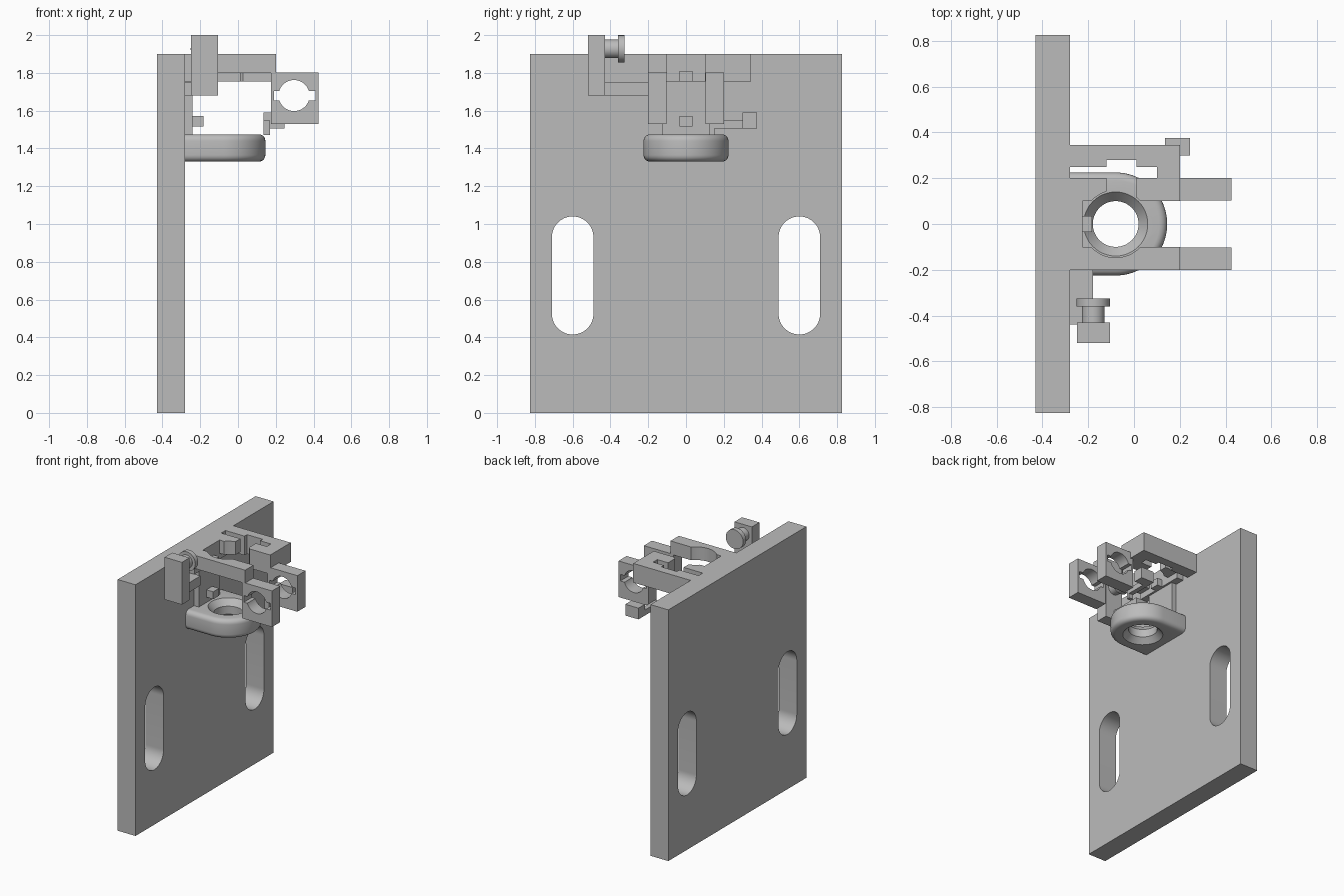
import bpy, bmesh, math

if "Cube" in bpy.data.objects:
    bpy.data.objects.remove(bpy.data.objects["Cube"])

grey = bpy.data.materials.new("plain_grey")
grey.diffuse_color = (0.5, 0.5, 0.5, 1)
grey.use_nodes = True
grey.node_tree.nodes["Principled BSDF"].inputs["Base Color"].default_value = grey.diffuse_color


def prism(name, pts, lo, hi, axis="z"):
    """Extrude a 2D outline: (x, y) along z, (x, z) along y, (y, z) along x."""
    place = {"z": lambda a, b, h: (a, b, h),
             "y": lambda a, b, h: (a, h, b),
             "x": lambda a, b, h: (h, a, b)}[axis]
    bm = bmesh.new()
    rings = [[bm.verts.new(place(a, b, h)) for a, b in pts] for h in (lo, hi)]
    n = len(pts)
    bm.faces.new(rings[0][::-1])
    bm.faces.new(rings[1])
    for i in range(n):
        j = (i + 1) % n
        bm.faces.new((rings[0][i], rings[0][j], rings[1][j], rings[1][i]))
    return finish(name, bm)


def finish(name, bm):
    bmesh.ops.recalc_face_normals(bm, faces=bm.faces[:])
    me = bpy.data.meshes.new(name)
    bm.to_mesh(me)
    bm.free()
    me.materials.append(grey)
    ob = bpy.data.objects.new(name, me)
    bpy.context.collection.objects.link(ob)
    return ob


def box(name, x0, x1, y0, y1, z0, z1):
    return prism(name, [(x0, y0), (x1, y0), (x1, y1), (x0, y1)], z0, z1)


def arc(cx, cy, r, a0, a1, n=32):
    return [(cx + r * math.cos(math.radians(a0 + (a1 - a0) * i / n)),
             cy + r * math.sin(math.radians(a0 + (a1 - a0) * i / n)))
            for i in range(n + 1)]


def circle(cx, cy, r, n=48):
    return arc(cx, cy, r, 0, 360, n)[:-1]


def lathe(name, cx, cy, profile, n=48):
    bm = bmesh.new()
    rows = [[bm.verts.new((x, y, z)) for x, y in circle(cx, cy, r, n)] for r, z in profile]
    for a, b in zip(rows, rows[1:]):
        for i in range(n):
            j = (i + 1) % n
            bm.faces.new((a[i], a[j], b[j], b[i]))
    bm.faces.new(rows[0][::-1])
    bm.faces.new(rows[-1])
    return finish(name, bm)


def apply(ob, mod):
    bpy.context.view_layer.objects.active = ob
    bpy.ops.object.modifier_apply(modifier=mod.name)


def cut(ob, *cutters):
    for c in cutters:
        m = ob.modifiers.new("cut", "BOOLEAN")
        m.operation, m.solver, m.object = "DIFFERENCE", "EXACT", c
        apply(ob, m)
        bpy.data.objects.remove(c)


# Back plate with two long slots
plate = box("back_plate", -0.43, -0.28, -0.825, 0.825, 0, 1.9)
for s in (-1, 1):
    slot = arc(s * 0.6, 0.93, 0.11, 0, 180) + arc(s * 0.6, 0.525, 0.11, 180, 360)
    cut(plate, prism("slot_cutter", slot, -0.6, -0.1, "x"))

# Rounded lower ring with a bore flared at both ends
CX = -0.08
outline = [(-0.36, 0.225), (-0.36, -0.225)] + arc(CX, 0, 0.225, -90, 90, 40)
ring = prism("lower_ring", outline, 1.33, 1.475)
bev = ring.modifiers.new("round", "BEVEL")
bev.width, bev.segments = 0.035, 5
bev.limit_method, bev.angle_limit = "ANGLE", math.radians(50)
apply(ring, bev)
cut(ring, lathe("bore_cutter", CX, 0, [(0.16, 1.31), (0.14, 1.33), (0.1, 1.37),
                                       (0.1, 1.43), (0.14, 1.475), (0.16, 1.4975)]))

# Wall blocks and the two small locating cubes
box("upper_wall_block", -0.3, -0.225, -0.2, 0.2, 1.755, 1.9)
box("wall_block", -0.3, -0.24, -0.125, 0.125, 1.46, 1.76)
for label, z in (("lower", 1.515), ("upper", 1.755)):
    box(label + "_locating_cube", -0.25, -0.183, -0.035, 0.035, z, z + 0.056)

# Upper arms, hollowed by a round opening
front_arm = box("front_arm", -0.3, 0.2, -0.2, -0.1, 1.8, 1.9)
inner_arm = box("inner_arm", -0.3, -0.12, 0.1, 0.2, 1.8, 1.9)
hook_arm = prism("hook_arm", [
    (-0.3, 0.345), (0.2, 0.345), (0.2, 0.1), (0.01, 0.1), (0.01, 0.2), (0.1, 0.2),
    (0.1, 0.25), (0.01, 0.25), (0.01, 0.28), (-0.12, 0.28), (-0.12, 0.25), (-0.3, 0.25)],
    1.755, 1.9)
for arm in (front_arm, inner_arm, hook_arm):
    cut(arm, prism("opening_cutter", circle(CX, 0, 0.147), 1.6, 2.1))

# Pair of jaws, each with a round hole and side slits
for label, y in (("front", -0.2), ("rear", 0.103)):
    jaw = box(label + "_jaw", 0.175, 0.425, y, y + 0.097, 1.53, 1.803)
    a = math.degrees(math.asin(0.025 / 0.082))
    hole = (arc(0.297, 1.68, 0.082, a, 180 - a) + [(0.19, 1.705), (0.19, 1.655)]
            + arc(0.297, 1.68, 0.082, 180 + a, 360 - a) + [(0.41, 1.655), (0.41, 1.705)])
    cut(jaw, prism("hole_cutter", hole, y - 0.1, y + 0.2, "y"))

# Small catch under the rear jaw
box("catch_post", 0.135, 0.17, 0.125, 0.15, 1.47, 1.547)
box("catch_bar", 0.135, 0.17, 0.125, 0.31, 1.505, 1.547)
box("catch_cube", 0.135, 0.245, 0.3, 0.375, 1.505, 1.59)

# Side post with bracket and flanged knob
box("side_post", -0.25, -0.105, -0.52, -0.43, 1.68, 2.0)
box("side_bracket", -0.3, -0.18, -0.44, -0.19, 1.68, 1.752)
prism("knob_shaft", circle(-0.178, 1.927, 0.049), -0.44, -0.35, "y")
prism("knob_disc", circle(-0.178, 1.927, 0.0725), -0.36, -0.325, "y")

# Smooth the curved faces, keep hard edges sharp
bpy.ops.object.select_all(action="SELECT")
bpy.ops.object.shade_smooth_by_angle(angle=math.radians(30))
